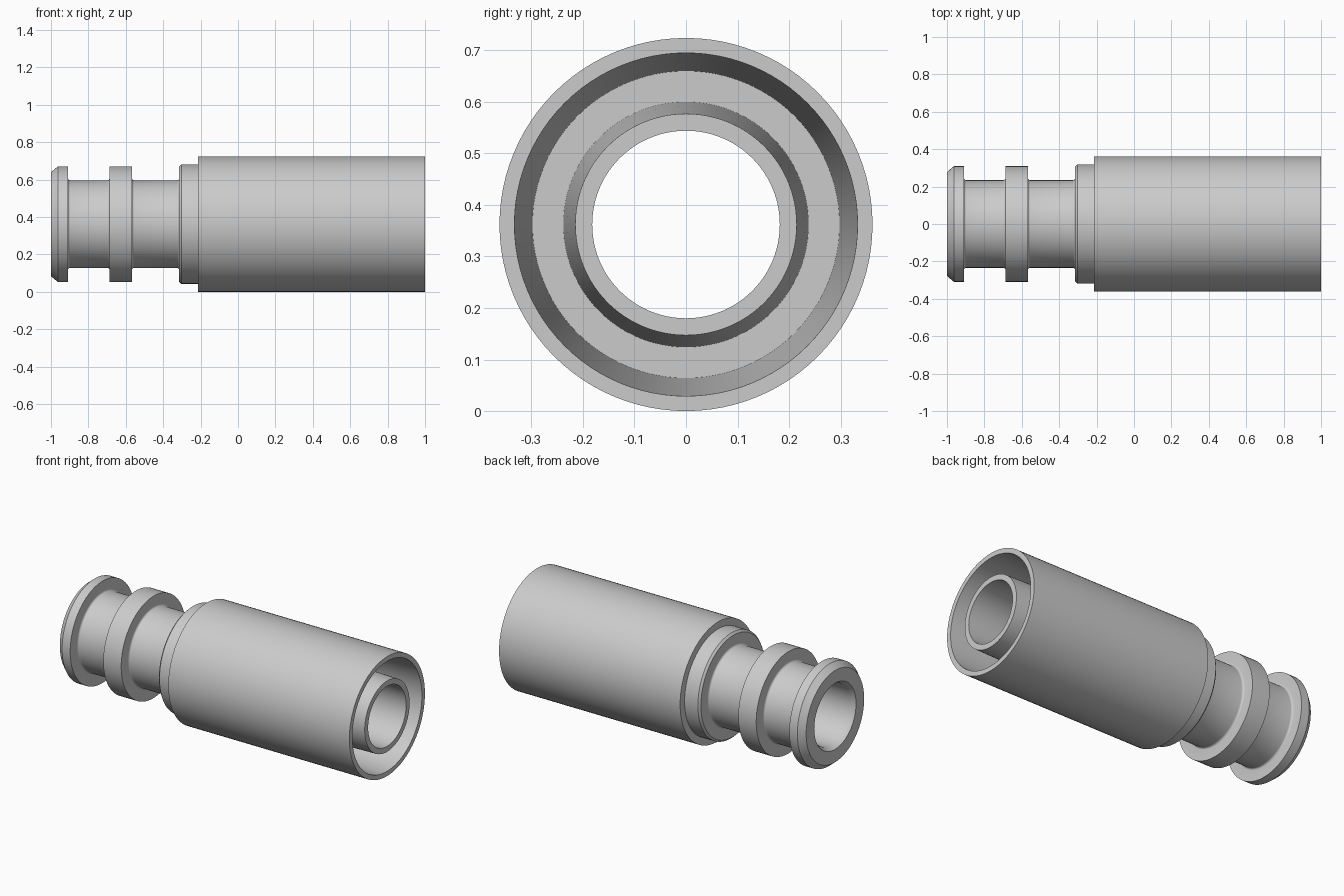
import bpy
import bmesh
from math import radians, pi, cos, sin
from mathutils import Matrix

cube = bpy.data.objects.get("Cube")
if cube:
    bpy.data.objects.remove(cube, do_unlink=True)

AXIS_Z = 0.362
SIDES = 96

metal = bpy.data.materials.new("light grey metal")
metal.use_nodes = True
grey = (0.6, 0.6, 0.6, 1)
metal.diffuse_color = grey
metal.node_tree.nodes["Principled BSDF"].inputs["Base Color"].default_value = grey


def fillet(x, r, side, size=0.012, steps=4):
    """Concave quarter round from a shoulder (side=1: wall at left) to the neck."""
    arc = []
    for i in range(steps + 1):
        a = pi / 2 * i / steps
        arc.append((x + side * size * (1 - cos(a)), r + size * (1 - sin(a))))
    return arc if side > 0 else arc[::-1]


def revolve(name, profile):
    """Turn a closed (x, radius) profile around the long axis."""
    bm = bmesh.new()
    rings = []
    for i in range(SIDES):
        turn = Matrix.Rotation(2 * pi * i / SIDES, 3, 'X')
        rings.append([bm.verts.new(turn @ bm_point(x, r)) for x, r in profile])
    count = len(profile)
    for i in range(SIDES):
        a, b = rings[i], rings[(i + 1) % SIDES]
        for j in range(count):
            k = (j + 1) % count
            bm.faces.new((a[j], a[k], b[k], b[j]))
    bmesh.ops.recalc_face_normals(bm, faces=bm.faces)
    mesh = bpy.data.meshes.new(name)
    bm.to_mesh(mesh)
    bm.free()
    mesh.materials.append(metal)
    obj = bpy.data.objects.new(name, mesh)
    obj.location.z = AXIS_Z
    bpy.context.collection.objects.link(obj)
    bpy.ops.object.select_all(action='DESELECT')
    obj.select_set(True)
    bpy.context.view_layer.objects.active = obj
    bpy.ops.object.shade_smooth_by_angle(angle=radians(35))
    return obj


def bm_point(x, r):
    from mathutils import Vector
    return Vector((x, 0, r))


NECK, FLANGE, COLLAR, BORE = 0.234, 0.309, 0.319, 0.182

# Stem: end flange, middle flange, collar, tapered inner tube and through bore
stem = [(-1, 0.2), (-1, 0.278), (-0.963, FLANGE), (-0.909, FLANGE)]
stem += fillet(-0.909, NECK, 1) + fillet(-0.687, NECK, -1)
stem += [(-0.687, FLANGE), (-0.567, FLANGE)]
stem += fillet(-0.567, NECK, 1) + fillet(-0.315, NECK, -1)
stem += [(-0.315, COLLAR - 0.012), (-0.303, COLLAR), (-0.2, COLLAR),
         (-0.2, 0.238), (-0.1, 0.238), (1, 0.215), (1, BORE), (-0.97, BORE)]
revolve("stem", stem)

# Sleeve: straight outside, tapered cavity closed at the back
revolve("sleeve", [(-0.214, 0.236), (-0.214, 0.362), (1, 0.362),
                   (1, 0.333), (-0.1, 0.298), (-0.1, 0.236)])
